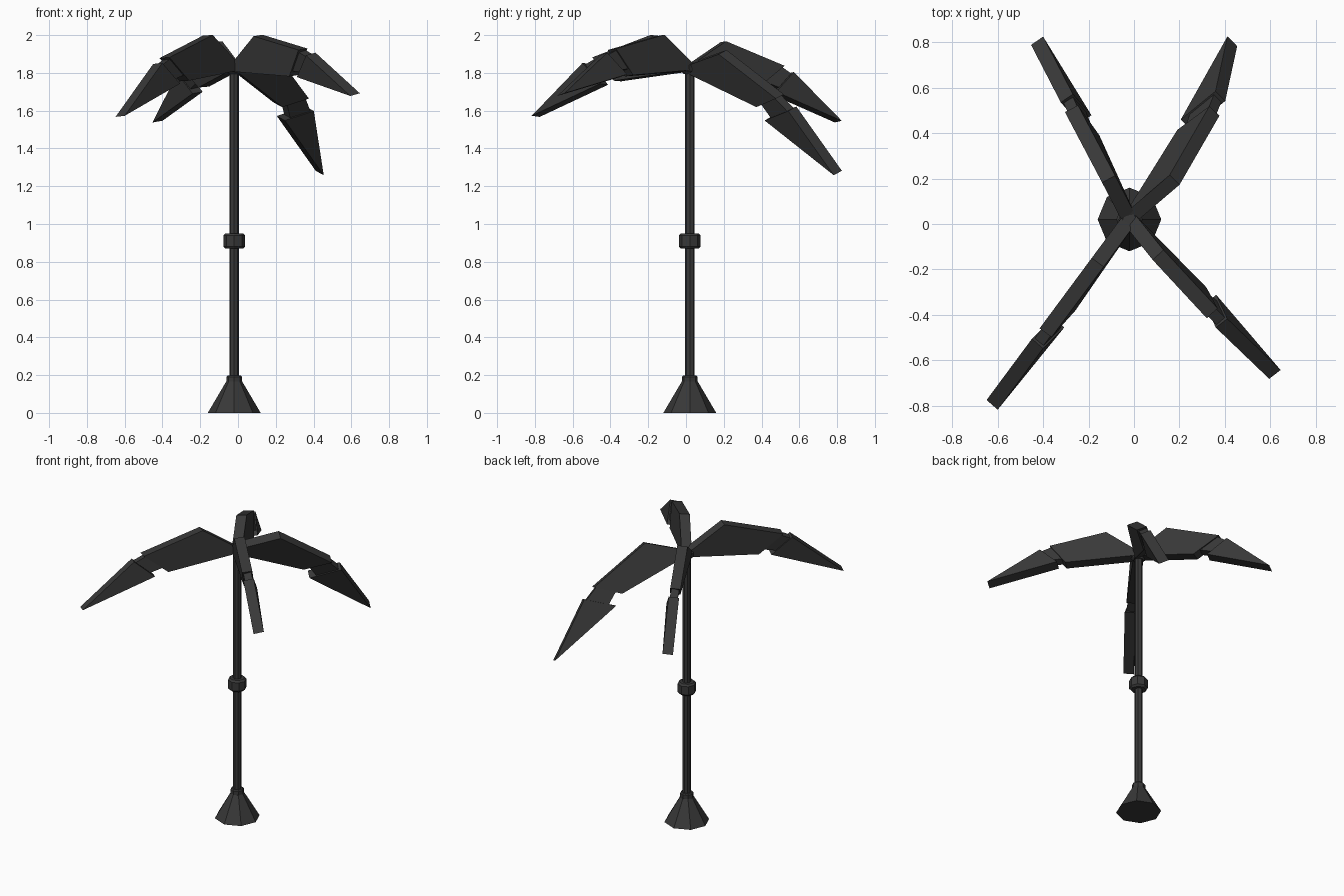
import bpy, bmesh, math
from mathutils import Vector

if "Cube" in bpy.data.objects:
    bpy.data.objects.remove(bpy.data.objects["Cube"])

CX, CY = -0.02, 0.02  # pole axis


def lathe(name, profile, sides=8):
    """Faceted turned part: profile is (radius, z) from bottom to top."""
    bm = bmesh.new()
    rings = []
    for r, z in profile:
        rings.append([bm.verts.new((CX + r * math.cos(2 * math.pi * i / sides),
                                    CY + r * math.sin(2 * math.pi * i / sides), z))
                      for i in range(sides)])
    for a, b in zip(rings, rings[1:]):
        for i in range(sides):
            j = (i + 1) % sides
            bm.faces.new((a[i], a[j], b[j], b[i]))
    bm.faces.new(rings[0][::-1])
    bm.faces.new(rings[-1])
    finish(name, bm)


def finish(name, bm):
    bmesh.ops.recalc_face_normals(bm, faces=bm.faces)
    me = bpy.data.meshes.new(name)
    bm.to_mesh(me)
    bm.free()
    ob = bpy.data.objects.new(name, me)
    bpy.context.collection.objects.link(ob)
    mat = bpy.data.materials.get("dark_grey") or bpy.data.materials.new("dark_grey")
    mat.diffuse_color = (0.04, 0.04, 0.04, 1)
    mat.use_nodes = True
    mat.node_tree.nodes["Principled BSDF"].inputs["Base Color"].default_value = mat.diffuse_color
    me.materials.append(mat)


def plate(name, pts, thick):
    """Extrude an outline equally to both sides of its plane."""
    n = Vector()
    for a, b in zip(pts, pts[1:] + pts[:1]):
        n += a.cross(b)
    off = n.normalized() * thick / 2
    bm = bmesh.new()
    front = [bm.verts.new(p + off) for p in pts]
    back = [bm.verts.new(p - off) for p in pts]
    bm.faces.new(front)
    bm.faces.new(back[::-1])
    for i in range(len(pts)):
        j = (i + 1) % len(pts)
        bm.faces.new((front[j], front[i], back[i], back[j]))
    finish(name, bm)


# stand
lathe("base_cone", [(0.14, 0), (0.043, 0.165)])
lathe("base_collar", [(0.042, 0.155), (0.042, 0.19), (0.036, 0.197)])
lathe("pole", [(0.026, 0.18), (0.026, 1.82)])
lathe("pole_collar", [(0.047, 0.87), (0.058, 0.882), (0.058, 0.938), (0.047, 0.95)])
lathe("hub", [(0.032, 1.795), (0.048, 1.81), (0.048, 1.84), (0.03, 1.855)])

# leaves: plan direction, then points (distance, height, sideways) for
# peak, inner top end, inner bottom end, outer top, outer bottom, tip
leaves = {
    "front_left": ((-0.6, -0.81),
                   [(.235, 1.999, 0), (.62, 1.88, 0), (.465, 1.757, -.015),
                    (.68, 1.85, 0), (.55, 1.74, -.02), (1.015, 1.57, 0)]),
    "front_right": ((0.685, -0.73),
                    [(.20, 1.998, .015), (.55, 1.925, .017), (.45, 1.785, -.01),
                     (.61, 1.90, .017), (.50, 1.785, -.02), (.935, 1.685, 0)]),
    "back_left": ((-0.46, 0.89),
                  [(.20, 1.965, 0), (.55, 1.835, -.003), (.39, 1.725, .02),
                   (.60, 1.80, 0), (.48, 1.695, .03), (.885, 1.542, 0)]),
    "back_right": ((0.5, 0.866),
                   [(.25, 1.91, .085), (.60, 1.675, .085), (.44, 1.63, .015),
                    (.67, 1.61, .075), (.485, 1.56, .005), (.905, 1.27, .0)]),
}
for side, (d, pts) in leaves.items():
    d = Vector((d[0], d[1], 0)).normalized()
    right = Vector((d.y, -d.x, 0))

    def P(r, z, s=0):
        return Vector((CX, CY, z)) + d * r + right * s

    peak, top, bot, otop, obot, tip = [P(*p) for p in pts]
    plate(side + "_inner_leaf", [P(0, 1.812), bot, top, peak, P(0.01, 1.85)], 0.065)
    tip2 = tip + (obot - tip).normalized() * 0.025
    plate(side + "_outer_leaf", [obot, tip2, tip, otop], 0.065)
    # narrower hinge block across the gap
    in_a, in_b = bot.lerp(top, 0.22), bot.lerp(top, 0.92)
    out_a, out_b = obot.lerp(otop, 0.22), obot.lerp(otop, 0.92)
    plate(side + "_hinge", [in_a, out_a, out_b, in_b], 0.05)
